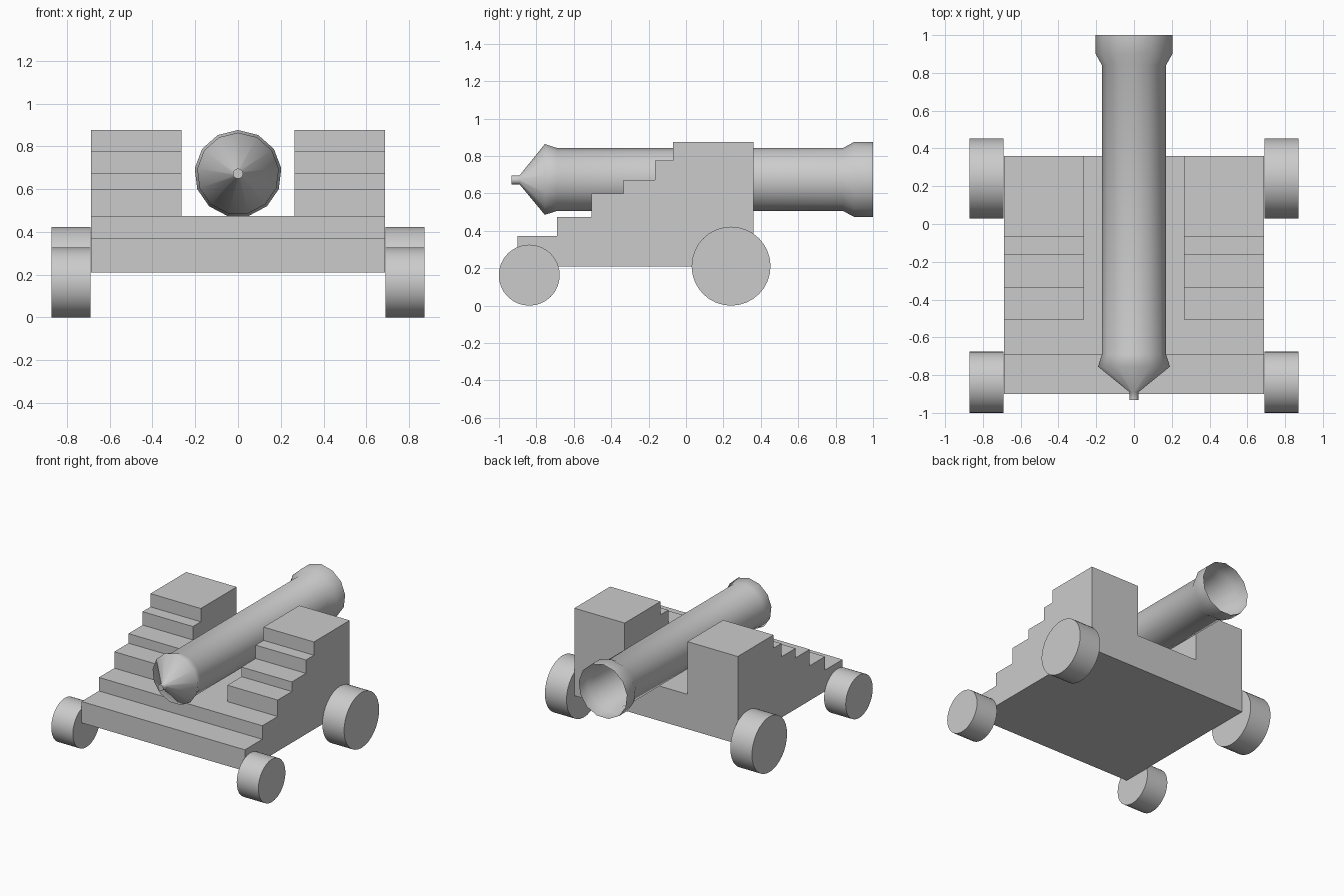
import bpy, bmesh, math
from mathutils import Vector

if "Cube" in bpy.data.objects:
    bpy.data.objects.remove(bpy.data.objects["Cube"])


def make_object(name, bm):
    bmesh.ops.recalc_face_normals(bm, faces=bm.faces)
    mesh = bpy.data.meshes.new(name)
    bm.to_mesh(mesh)
    bm.free()
    obj = bpy.data.objects.new(name, mesh)
    bpy.context.collection.objects.link(obj)
    return obj


def extrude_profile(name, points, x0, x1):
    """Extrude a (y, z) outline along x."""
    bm = bmesh.new()
    face = bm.faces.new([bm.verts.new((x0, y, z)) for y, z in points])
    ext = bmesh.ops.extrude_face_region(bm, geom=[face])
    verts = [g for g in ext["geom"] if isinstance(g, bmesh.types.BMVert)]
    bmesh.ops.translate(bm, verts=verts, vec=(x1 - x0, 0, 0))
    return make_object(name, bm)


def wheel(name, x, y, radius):
    bpy.ops.mesh.primitive_cylinder_add(
        vertices=32, radius=radius, depth=0.182,
        location=(x, y, radius), rotation=(0, math.pi / 2, 0))
    obj = bpy.context.object
    obj.name = name
    bpy.ops.object.shade_smooth_by_angle(angle=math.radians(40))


# Stepped carriage: (start y, top z) of each step
steps = [(-0.90, 0.372), (-0.69, 0.475), (-0.505, 0.60),
         (-0.335, 0.673), (-0.165, 0.775), (-0.07, 0.876)]
back = 0.36
outline = [(steps[0][0], 0.21)]
for i, (y, z) in enumerate(steps):
    end = steps[i + 1][0] if i + 1 < len(steps) else back
    outline += [(y, z), (end, z)]
outline.append((back, 0.21))
carriage = extrude_profile("carriage", outline, -0.688, 0.688)

# Channel between the two cheeks
cutter = extrude_profile("channel_cutter",
                         [(-0.6, 0.475), (0.5, 0.475), (0.5, 1.0), (-0.6, 1.0)],
                         -0.264, 0.264)
cutter.hide_render = True
cut = carriage.modifiers.new("channel", "BOOLEAN")
cut.operation = "DIFFERENCE"
cut.solver = "EXACT"
cut.object = cutter
bpy.context.view_layer.objects.active = carriage
bpy.ops.object.modifier_apply(modifier=cut.name)
bpy.data.objects.remove(cutter)

# Barrel: 13-sided lathe around y, open at the muzzle
SIDES, AXIS_Z = 13, 0.672
profile = [(0.024, -0.932), (0.024, -0.89), (0.192, -0.755), (0.171, -0.69),
           (0.171, 0.84), (0.204, 0.90), (0.204, 1.0)]
bm = bmesh.new()
rings = []
for r, y in profile:
    angles = [2 * math.pi * i / SIDES for i in range(SIDES)]
    rings.append([bm.verts.new((r * math.sin(a), y, AXIS_Z + r * math.cos(a)))
                  for a in angles])
for a, b in zip(rings, rings[1:]):
    for i in range(SIDES):
        j = (i + 1) % SIDES
        bm.faces.new((a[i], a[j], b[j], b[i])).smooth = True
bm.faces.new(rings[0])
for v in rings[0]:
    for e in v.link_edges:
        if e.other_vert(v) in rings[0]:
            e.smooth = False
make_object("barrel", bm)

# Wheels: small pair at the front, large pair at the back
for side, x in (("left", -0.781), ("right", 0.781)):
    wheel("front_wheel_" + side, x, -0.838, 0.163)
    wheel("back_wheel_" + side, x, 0.241, 0.211)
